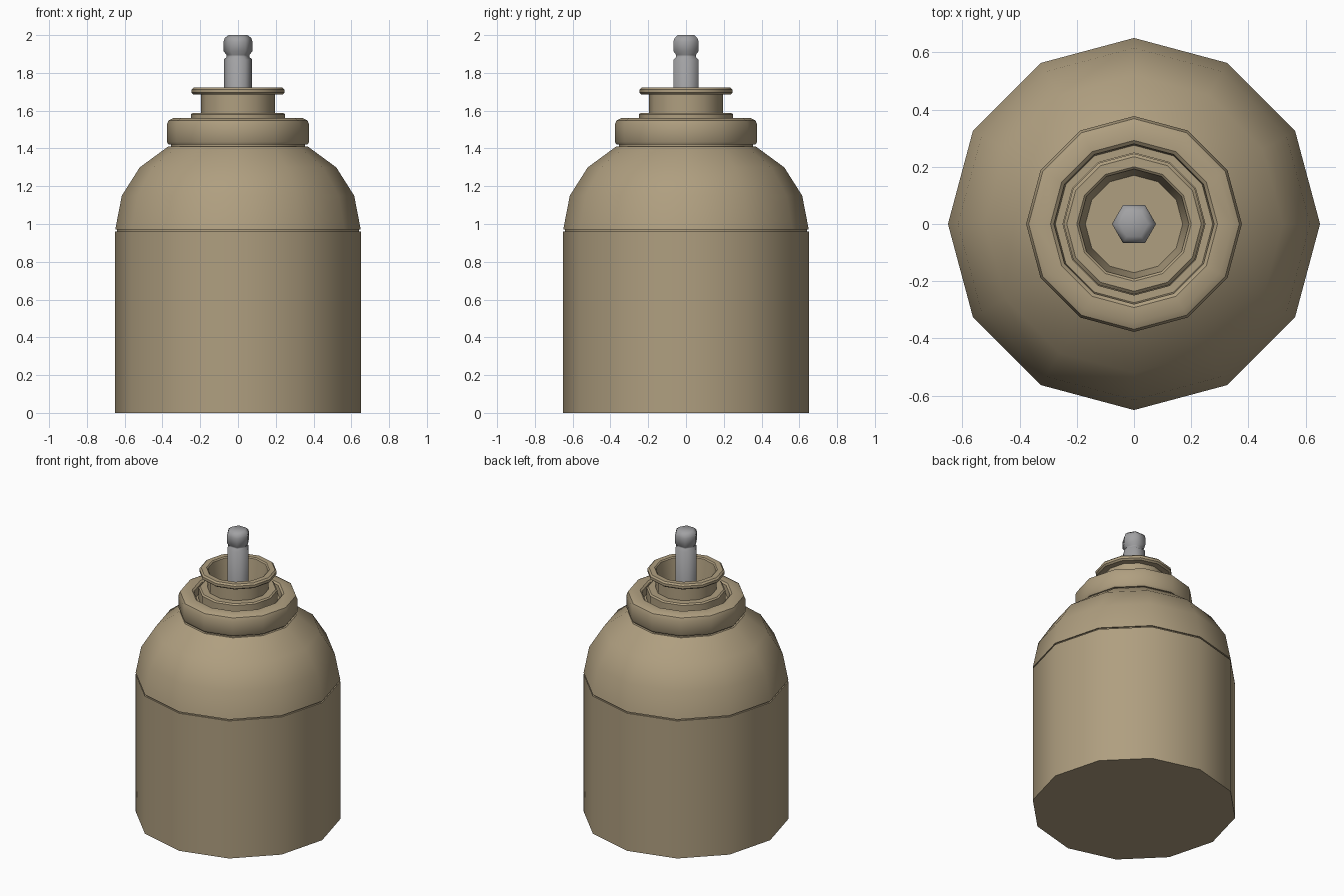
import bpy
import bmesh
from math import cos, sin, tau, radians

cube = bpy.data.objects.get("Cube")
if cube:
    bpy.data.objects.remove(cube, do_unlink=True)


def make_material(name, colour):
    mat = bpy.data.materials.new(name)
    mat.use_nodes = True
    mat.diffuse_color = colour
    mat.node_tree.nodes["Principled BSDF"].inputs["Base Color"].default_value = colour
    return mat


def lathe(name, profile, sides, mat, angle=35):
    """Turn a bottom-to-top outline of (radius, height) pairs round the z axis."""
    bm = bmesh.new()
    rings = []
    for r, z in profile:
        if r == 0:
            rings.append([bm.verts.new((0, 0, z))] * sides)
        else:
            rings.append([bm.verts.new((r * cos(tau * i / sides), r * sin(tau * i / sides), z))
                          for i in range(sides)])
    for low, high in zip(rings, rings[1:]):
        for i in range(sides):
            j = (i + 1) % sides
            corners = list(dict.fromkeys((low[i], low[j], high[j], high[i])))
            bm.faces.new(corners)
    bmesh.ops.recalc_face_normals(bm, faces=bm.faces)
    mesh = bpy.data.meshes.new(name)
    bm.to_mesh(mesh)
    bm.free()
    mesh.materials.append(mat)
    obj = bpy.data.objects.new(name, mesh)
    bpy.context.collection.objects.link(obj)
    bpy.ops.object.select_all(action='DESELECT')
    obj.select_set(True)
    bpy.context.view_layer.objects.active = obj
    bpy.ops.object.shade_smooth_by_angle(angle=radians(angle))
    return obj


tan = make_material("tan_paint", (0.43, 0.345, 0.215, 1))
grey = make_material("grey_metal", (0.36, 0.36, 0.37, 1))

# Straight canister wall with its flat base
lathe("canister_body", [(0, 0), (0.65, 0), (0.65, 0.96), (0.63, 0.96), (0, 0.96)], 12, tan)

# Domed shoulder, set off from the body by a thin seam
lathe("shoulder_dome", [(0, 0.95), (0.64, 0.95), (0.64, 0.97), (0.65, 0.97), (0.615, 1.15),
                        (0.52, 1.3), (0.37, 1.41), (0, 1.41)], 12, tan)

# Rounded collar with an open recess
lathe("collar", [(0, 1.405), (0.355, 1.405), (0.355, 1.42), (0.367, 1.42), (0.377, 1.435),
                 (0.377, 1.525), (0.368, 1.548), (0.345, 1.56), (0.292, 1.56),
                 (0.28, 1.55), (0.275, 1.5), (0, 1.5)], 12, tan)

# Stepped neck, flange and hollow bore
lathe("neck", [(0, 1.49), (0.25, 1.49), (0.25, 1.58), (0.24, 1.588), (0.195, 1.588),
               (0.195, 1.685), (0.235, 1.685), (0.246, 1.695), (0.246, 1.712),
               (0.235, 1.722), (0.2, 1.722), (0.192, 1.715), (0.17, 1.56), (0, 1.56)], 12, tan)

# Hexagonal valve pin with a waisted tip
lathe("valve_pin", [(0, 1.55), (0.075, 1.55), (0.075, 1.87), (0.06, 1.885), (0.06, 1.895),
                    (0.077, 1.915), (0.077, 1.965), (0.07, 1.985), (0.05, 2.0), (0, 2.0)],
      6, grey, 61)
